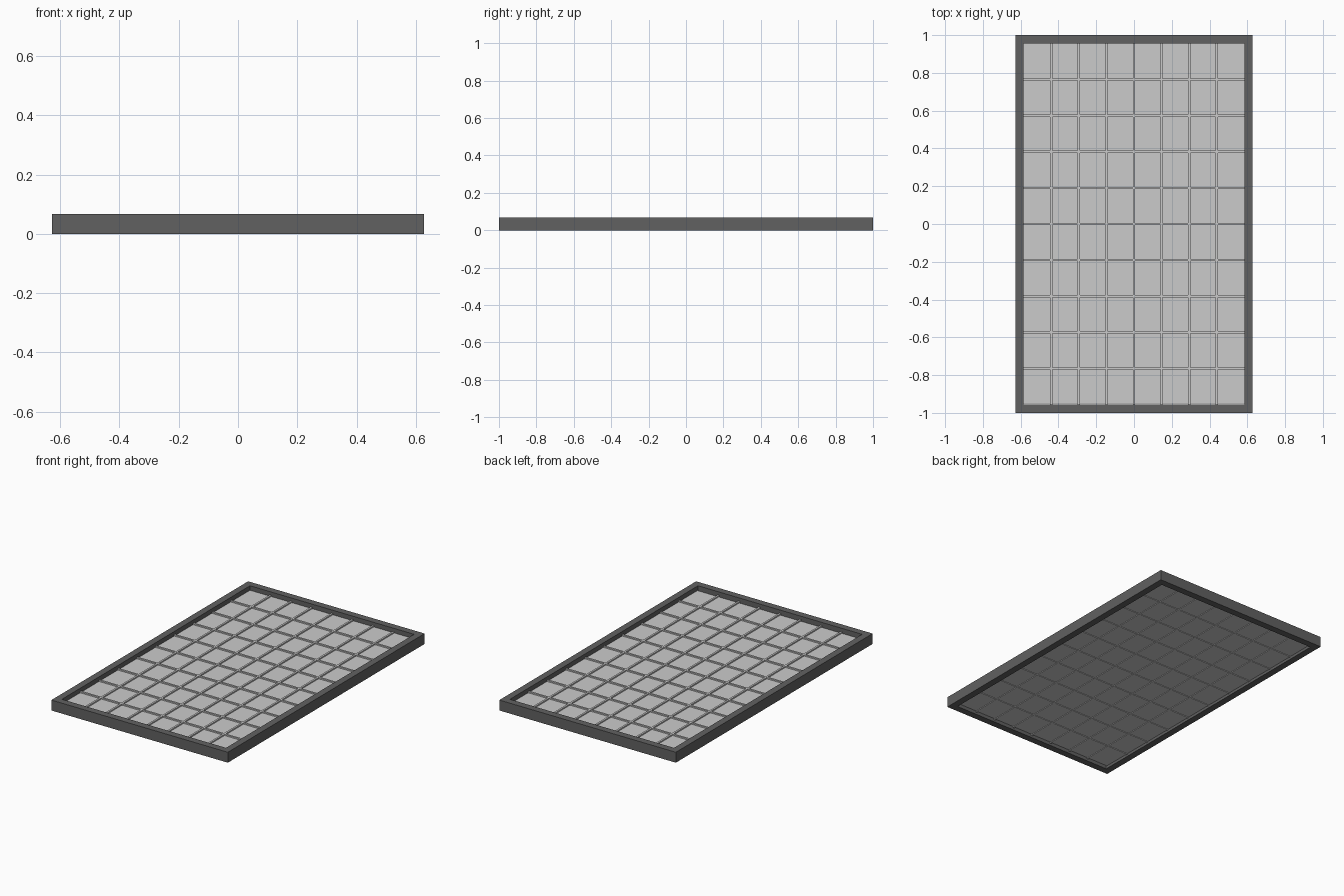
import bpy

if "Cube" in bpy.data.objects:
    bpy.data.objects.remove(bpy.data.objects["Cube"])

HX, HY, H, W = 0.628, 1.0, 0.067, 0.044   # outer half sizes, height, rail width
COLS, ROWS = 8, 10


def material(name, v):
    m = bpy.data.materials.new(name)
    m.diffuse_color = (v, v, v, 1)
    m.use_nodes = True
    m.node_tree.nodes["Principled BSDF"].inputs["Base Color"].default_value = m.diffuse_color
    return m


dark = material("dark_grey", 0.12)


def box(name, x0, x1, y0, y1, z0, z1, mat=None):
    bpy.ops.mesh.primitive_cube_add(size=1, location=((x0 + x1) / 2, (y0 + y1) / 2, (z0 + z1) / 2))
    o = bpy.context.object
    o.name = name
    o.scale = (x1 - x0, y1 - y0, z1 - z0)
    bpy.ops.object.transform_apply(location=False, rotation=False, scale=True)
    if mat:
        o.data.materials.append(mat)
    return o


# Frame rails
for s, side in ((-1, "left"), (1, "right")):
    a, b = sorted((s * HX, s * (HX - W)))
    box(side + "_rail", a, b, -HY, HY, 0, H, dark)
for s, side in ((-1, "front"), (1, "back")):
    a, b = sorted((s * HY, s * (HY - W)))
    box(side + "_rail", -HX + W, HX - W, a, b, 0, H, dark)

# Panel sheet, leaving a slim gap at the front rail
PX, PY = HX - W, HY - W
box("panel_sheet", -PX, PX, -PY + 0.006, PY, 0.018, 0.038)

# Raised divider bars
for i in range(1, COLS):
    x = -PX + 2 * PX * i / COLS
    box("long_divider", x - 0.006, x + 0.006, -PY, PY, 0.014, 0.046)
for j in range(1, ROWS):
    y = -PY + 2 * PY * j / ROWS
    box("cross_divider", -PX, PX, y - 0.006, y + 0.006, 0.014, 0.046)
